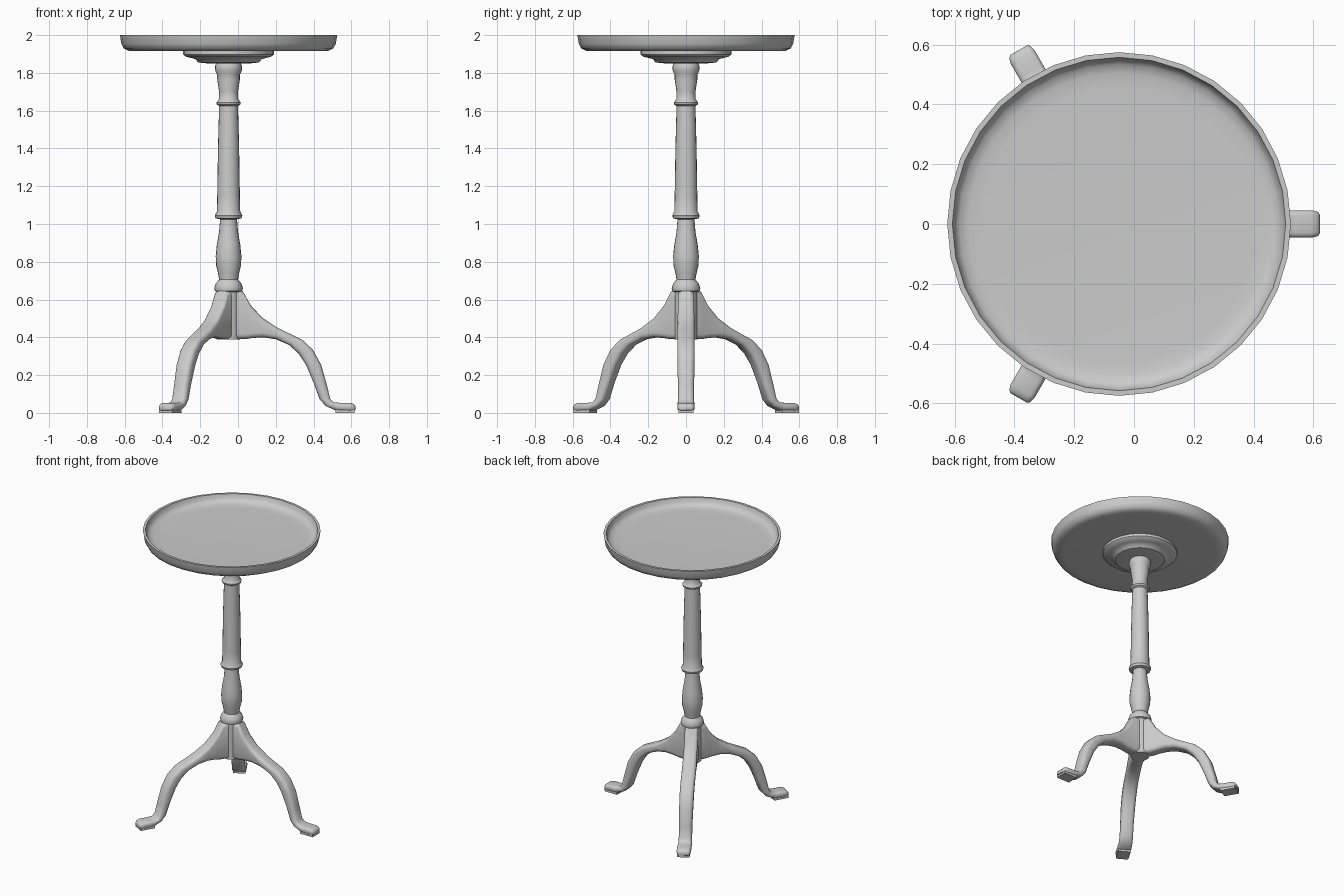
import bpy, bmesh, math
from mathutils import Matrix, Vector

cube = bpy.data.objects.get("Cube")
if cube:
    bpy.data.objects.remove(cube)

AXIS_X = -0.05  # the column stands slightly off centre

grey = bpy.data.materials.new("plain grey")
grey.use_nodes = True
grey.diffuse_color = (0.6, 0.6, 0.6, 1)
grey.node_tree.nodes["Principled BSDF"].inputs["Base Color"].default_value = (0.6, 0.6, 0.6, 1)


def finish(name, bm, angle):
    bmesh.ops.recalc_face_normals(bm, faces=bm.faces)
    mesh = bpy.data.meshes.new(name)
    bm.to_mesh(mesh)
    bm.free()
    mesh.materials.append(grey)
    obj = bpy.data.objects.new(name, mesh)
    obj.location.x = AXIS_X
    bpy.context.collection.objects.link(obj)
    bpy.ops.object.select_all(action='DESELECT')
    obj.select_set(True)
    bpy.context.view_layer.objects.active = obj
    bpy.ops.object.shade_smooth_by_angle(angle=math.radians(angle))
    return obj


def loft(bm, rings):
    """Skin closed rings of points and cap both ends."""
    rows = [[bm.verts.new(p) for p in ring] for ring in rings]
    n = len(rows[0])
    for a, b in zip(rows, rows[1:]):
        for i in range(n):
            j = (i + 1) % n
            bm.faces.new((a[i], a[j], b[j], b[i]))
    bm.faces.new(rows[0])
    bm.faces.new(rows[-1])


def turned(name, profile, sides, angle=40):
    """Turn a (radius, height) profile about the column axis."""
    bm = bmesh.new()
    turns = [2 * math.pi * i / sides for i in range(sides)]
    loft(bm, [[(r * math.cos(t), r * math.sin(t), z) for t in turns] for r, z in profile])
    return finish(name, bm, angle)


# Dished top with raised rim
turned("tray_top", [(0.49, 1.915), (0.53, 1.917), (0.555, 1.93), (0.568, 1.955), (0.575, 2.0),
                    (0.558, 2.0), (0.55, 1.972), (0.535, 1.956), (0.505, 1.948), (0.46, 1.946)], 32)

# Moulded block under the top
turned("under_block", [(0.11, 1.85), (0.16, 1.855), (0.175, 1.872), (0.2, 1.88),
                       (0.225, 1.885), (0.24, 1.898), (0.24, 1.916)], 32)

# Turned column
turned("column", [(0.06, 0.388), (0.06, 0.64), (0.072, 0.645), (0.076, 0.66), (0.068, 0.685),
                  (0.05, 0.705), (0.056, 0.74), (0.066, 0.78), (0.068, 0.83), (0.062, 0.89),
                  (0.05, 0.96), (0.045, 1.025), (0.068, 1.03), (0.073, 1.045), (0.062, 1.065),
                  (0.06, 1.15), (0.056, 1.4), (0.05, 1.625), (0.062, 1.632), (0.065, 1.643),
                  (0.051, 1.66), (0.05, 1.7), (0.06, 1.765), (0.06, 1.79), (0.07, 1.81),
                  (0.072, 1.835), (0.064, 1.852)], 20)

# Leg stations: top (radius, height), bottom (radius, height), half width
stations = [
    ((0.02, 0.65), (0.02, 0.39), 0.043), ((0.075, 0.645), (0.085, 0.39), 0.043),
    ((0.115, 0.573), (0.13, 0.397), 0.043), ((0.178, 0.504), (0.185, 0.4), 0.045),
    ((0.26, 0.45), (0.25, 0.39), 0.046), ((0.39, 0.387), (0.32, 0.36), 0.046),
    ((0.447, 0.334), (0.37, 0.315), 0.046), ((0.49, 0.255), (0.41, 0.255), 0.045),
    ((0.52, 0.15), (0.45, 0.16), 0.043), ((0.538, 0.075), (0.482, 0.072), 0.043),
    ((0.555, 0.056), (0.515, 0.036), 0.044), ((0.59, 0.053), (0.57, 0.012), 0.046),
    ((0.645, 0.053), (0.645, 0.008), 0.046), ((0.664, 0.046), (0.664, 0.01), 0.041),
    ((0.672, 0.036), (0.672, 0.015), 0.032)]


def leg_ring(top, bottom, half):
    """Rounded rectangular section between a top and a bottom point."""
    t, b = Vector((top[0], 0, top[1])), Vector((bottom[0], 0, bottom[1]))
    up = (t - b) / 2
    depth = up.length
    radius = min(0.026, depth * 0.8, half * 0.8)
    ring = []
    for k, (sy, su) in enumerate([(1, 1), (-1, 1), (-1, -1), (1, -1)]):
        for step in range(4):
            a = math.radians(90 * k + 30 * step)
            y = sy * (half - radius) + radius * math.cos(a)
            u = su * (depth - radius) + radius * math.sin(a)
            ring.append((t + b) / 2 + up.normalized() * u + Vector((0, y, 0)))
    return ring


# Three splayed legs with flat pads beneath the feet
for name, turn in (("left_leg", 0), ("back_right_leg", 120), ("front_right_leg", 240)):
    spin = Matrix.Rotation(math.radians(turn), 4, 'Z')
    bm = bmesh.new()
    loft(bm, [leg_ring(*s) for s in stations])
    bm.transform(spin)
    finish(name, bm, 50)
    bm = bmesh.new()
    bmesh.ops.create_cube(bm, size=1)
    bm.transform(spin @ Matrix.Translation((0.617, 0, 0.01)) @ Matrix.Diagonal((0.1, 0.08, 0.02, 1)))
    finish(name.replace("leg", "foot_pad"), bm, 30)
